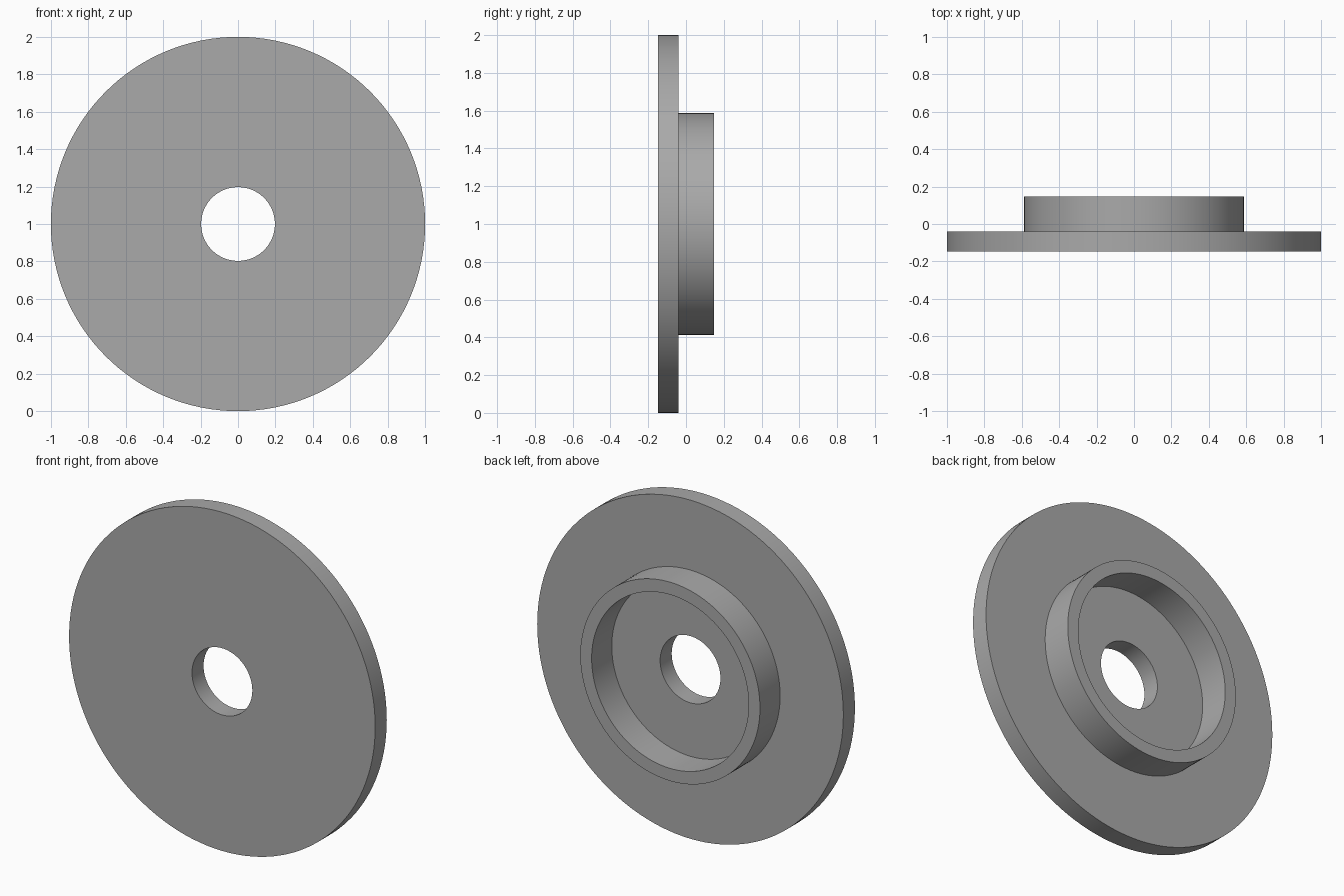
import bpy
import bmesh
from math import radians, tau
from mathutils import Matrix

SEGMENTS = 128

cube = bpy.data.objects.get("Cube")
if cube:
    bpy.data.objects.remove(cube, do_unlink=True)

# Plain grey for the whole part
grey = bpy.data.materials.new("plain grey")
grey.use_nodes = True
colour = (0.4, 0.4, 0.4, 1)
grey.diffuse_color = colour
grey.node_tree.nodes["Principled BSDF"].inputs["Base Color"].default_value = colour

# Closed cross-section as (radius, y): bored disc with a raised collar behind
hole, collar_in, collar_out, rim = 0.197, 0.513, 0.587, 1.0
front, back, collar_back = -0.148, -0.04, 0.148
profile = [(hole, front), (rim, front), (rim, back), (collar_out, back),
           (collar_out, collar_back), (collar_in, collar_back),
           (collar_in, back), (hole, back)]

# Revolve the section about the y axis
bm = bmesh.new()
verts = [bm.verts.new((r, y, 0)) for r, y in profile]
edges = [bm.edges.new((a, b)) for a, b in zip(verts, verts[1:] + verts[:1])]
bmesh.ops.spin(bm, geom=verts + edges, cent=(0, 0, 0), axis=(0, 1, 0),
               angle=tau, steps=SEGMENTS, use_merge=False)
bmesh.ops.remove_doubles(bm, verts=bm.verts, dist=0.0001)
bmesh.ops.recalc_face_normals(bm, faces=bm.faces)
bm.transform(Matrix.Translation((0, 0, rim)))

mesh = bpy.data.meshes.new("flanged_disc")
bm.to_mesh(mesh)
bm.free()
mesh.materials.append(grey)
disc = bpy.data.objects.new("flanged_disc", mesh)
bpy.context.collection.objects.link(disc)

# Smooth round walls, crisp corners
bpy.ops.object.select_all(action="DESELECT")
disc.select_set(True)
bpy.context.view_layer.objects.active = disc
bpy.ops.object.shade_smooth_by_angle(angle=radians(30))
